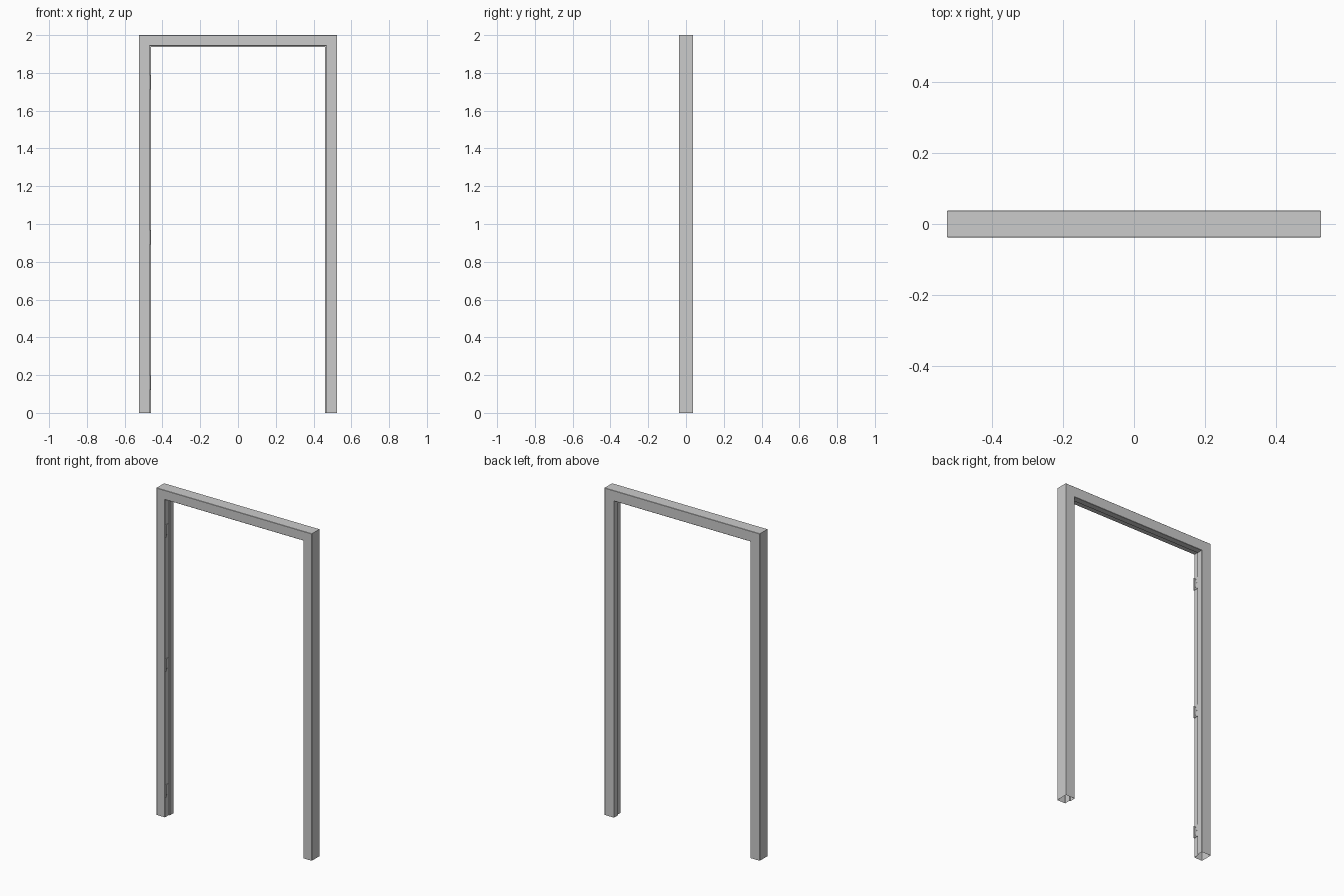
import bpy, bmesh
from math import pi
from mathutils import Matrix

if "Cube" in bpy.data.objects:
    bpy.data.objects.remove(bpy.data.objects["Cube"])

W, H, D = 0.525, 2.0, 0.0375     # half width, height, half depth
REB, STOP = 0.057, 0.064         # face width at the rebate and at the door stop


def add_object(name, bm):
    bmesh.ops.recalc_face_normals(bm, faces=bm.faces)
    me = bpy.data.meshes.new(name)
    bm.to_mesh(me)
    bm.free()
    ob = bpy.data.objects.new(name, me)
    bpy.context.collection.objects.link(ob)
    bpy.context.view_layer.objects.active = ob
    ob.select_set(True)
    bpy.ops.object.shade_smooth_by_angle()
    ob.select_set(False)
    return ob


# Frame: rebated profile (inset from outside, y) swept with mitred corners, open feet
c = 0.0015
profile = [(c, -D), (REB - c, -D), (REB, -D + c), (REB, 0), (STOP, 0),
           (STOP, D - c), (STOP - c, D), (c, D), (0, D - c), (0, -D + c)]
bm = bmesh.new()
rings = []
for sx, top in ((-1, False), (-1, True), (1, True), (1, False)):
    rings.append([bm.verts.new((sx * (W - d), y, H - d if top else 0)) for d, y in profile])
n = len(profile)
for a, b in zip(rings, rings[1:]):
    for i in range(n):
        j = (i + 1) % n
        bm.faces.new((a[i], a[j], b[j], b[i]))
add_object("door_frame", bm)

# Hinges on the left jamb, sitting in the rebate
face_x = -W + REB
for k, z in enumerate((0.16, 0.93, 1.75)):
    bm = bmesh.new()
    # leaf with rounded vertical corners
    ret = bmesh.ops.create_cube(bm, size=1, matrix=Matrix.Translation((face_x + 0.001, -0.018, z))
                                @ Matrix.Diagonal((0.004, 0.03, 0.075, 1)))
    edges = [e for e in bm.edges if abs(e.verts[0].co.x - e.verts[1].co.x) > 0.002
             and e.verts[0].co.y > -0.01]
    bmesh.ops.bevel(bm, geom=edges, offset=0.009, segments=4, profile=0.5, affect='EDGES')
    # knuckle
    bmesh.ops.create_cone(bm, cap_ends=True, segments=14, radius1=0.0045, radius2=0.0045,
                          depth=0.075, matrix=Matrix.Translation((face_x + 0.003, -0.0325, z)))
    # screw heads
    for dy, dz in ((-0.022, -0.025), (-0.012, 0), (-0.022, 0.025)):
        bmesh.ops.create_cone(bm, cap_ends=True, segments=10, radius1=0.003, radius2=0.002, depth=0.002,
                              matrix=Matrix.Translation((face_x + 0.0035, dy, z + dz))
                              @ Matrix.Rotation(pi / 2, 4, 'Y'))
    add_object(f"hinge_{k + 1}", bm)
